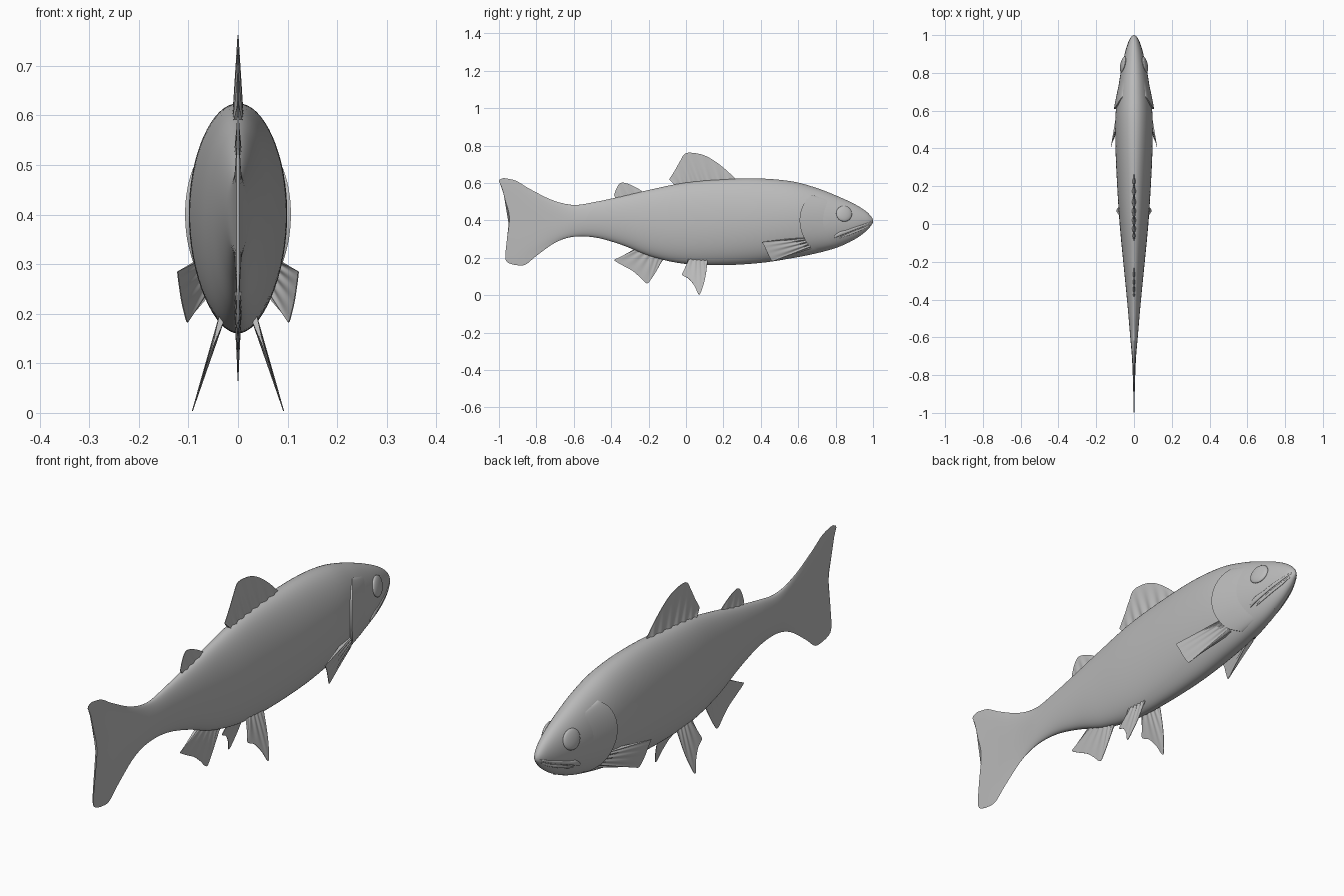
import bpy, bmesh, math
from mathutils import Vector, Matrix

if "Cube" in bpy.data.objects:
    bpy.data.objects.remove(bpy.data.objects["Cube"], do_unlink=True)

grey = bpy.data.materials.new("light grey")
grey.use_nodes = True
grey.diffuse_color = (0.5, 0.5, 0.5, 1)
bsdf = next(n for n in grey.node_tree.nodes if n.type == "BSDF_PRINCIPLED")
bsdf.inputs["Base Color"].default_value = grey.diffuse_color


def spline(points, t):
    """Smooth curve through points of two to four dimensions, t from 0 to 1."""
    last = len(points) - 1
    i = min(int(t * last), last - 1)
    f = t * last - i
    a, b, c, d = (points[min(max(k, 0), last)] for k in (i - 1, i, i + 1, i + 2))
    return Vector([q + f / 2 * (r - p + f * (2 * p - 5 * q + 4 * r - s + f * (3 * (q - r) + s - p)))
                   for p, q, r, s in zip(a, b, c, d)])


def finish(name, bm, mirrored, angle):
    bmesh.ops.recalc_face_normals(bm, faces=bm.faces)
    mesh = bpy.data.meshes.new(name)
    bm.to_mesh(mesh)
    bm.free()
    mesh.materials.append(grey)
    obj = bpy.data.objects.new(name, mesh)
    bpy.context.collection.objects.link(obj)
    bpy.ops.object.select_all(action="DESELECT")
    obj.select_set(True)
    bpy.context.view_layer.objects.active = obj
    bpy.ops.object.shade_smooth_by_angle(angle=math.radians(angle))
    if mirrored:
        obj.modifiers.new("Mirror", "MIRROR")


def loft(name, rings, mirrored=False, angle=50):
    """Skin closed rings of equal length and cap both ends."""
    bm = bmesh.new()
    rows = [[bm.verts.new(p) for p in ring] for ring in rings]
    n = len(rows[0])
    for lower, upper in zip(rows, rows[1:]):
        for k in range(n):
            m = (k + 1) % n
            bm.faces.new((lower[k], lower[m], upper[m], upper[k]))
    bm.faces.new(rows[0])
    bm.faces.new(rows[-1])
    finish(name, bm, mirrored, angle)


# Body stations: y, top, bottom, half width
stations = [
    (-1.0, .627, .162, .003), (-.93, .612, .163, .004), (-.85, .568, .213, .006),
    (-.72, .508, .284, .011), (-.6, .483, .313, .020), (-.48, .500, .308, .030),
    (-.34, .530, .268, .043), (-.18, .567, .205, .059), (0, .603, .167, .076),
    (.2, .620, .161, .089), (.4, .624, .173, .098), (.57, .608, .199, .098),
    (.7, .573, .225, .086), (.81, .530, .256, .069), (.9, .488, .298, .049),
    (.96, .451, .340, .030), (.99, .421, .373, .015), (1.0, .402, .389, .003)]
profile = [spline(stations, k / 140) for k in range(141)]

# Trailing edge of the tail: height from -1 to 1, length
tail_edge = [(-1, .915), (-.94, .955), (-.8, .966), (-.4, .957), (.1, .944),
             (.5, .967), (.8, .986), (.94, 1.0), (1, .975)]
edge_samples = [spline(tail_edge, k / 400) for k in range(401)]


def tail_y(y, s):
    """Stretch the tail so that it ends on the trailing edge."""
    if y > -.6:
        return y
    reach = min(edge_samples, key=lambda e: abs(e[0] - s))[1]
    return -.6 + (y + .6) / .4 * (reach - .6)


def side_x(y, z):
    """Half width of the body at a point on its side."""
    a, b = next((a, b) for a, b in zip(profile, profile[1:]) if b[0] >= y)
    st = a.lerp(b, (y - a[0]) / (b[0] - a[0]))
    s = (z - (st[1] + st[2]) / 2) / ((st[1] - st[2]) / 2)
    return st[3] * math.sqrt(max(0, 1 - s * s))


SIDES = 64
rings = []
for y, top, bottom, width in profile:
    ring = []
    for k in range(SIDES):
        a = math.tau * k / SIDES
        s = math.cos(a)
        ring.append((width * math.sin(a), tail_y(y, s), (top + bottom) / 2 + s * (top - bottom) / 2))
    rings.append(ring)
loft("body_and_tail", rings)


def fin(name, base, edge, thick, rays=7, mirrored=False):
    """Thin tapered fin between a base line and an outer edge, with raised rays."""
    normal = (Vector(base[-1]) - Vector(base[0])).cross(
        Vector(edge[len(edge) // 2]) - Vector(base[0])).normalized()
    steps, rows = 56, 8
    rings = []
    for i in range(steps + 1):
        t = i / steps
        b, e = spline(base, t), spline(edge, t)
        ridge = .65 + .35 * math.cos(math.tau * rays * t)
        ring = []
        for side in (1, -1):
            for j in range(rows + 1):
                f = j / rows if side > 0 else 1 - j / rows
                ring.append(b.lerp(e, f) + normal * side * (thick * (1 - f) * ridge + .001))
        rings.append(ring)
    loft(name, rings, mirrored)


def flat(points):
    return [(0, y, z) for y, z in points]


fin("dorsal_fin", flat([(-.05, .58), (.1, .59), (.27, .60)]),
    flat([(-.09, .62), (-.06, .667), (-.03, .72), (-.005, .757), (.04, .761), (.1, .747),
          (.16, .713), (.22, .665), (.275, .612)]), .011)
fin("adipose_fin", flat([(-.37, .51), (-.3, .52), (-.22, .54)]),
    flat([(-.385, .535), (-.37, .575), (-.35, .60), (-.32, .599), (-.27, .578), (-.225, .55)]), .007, 4)
fin("anal_fin", flat([(-.25, .26), (-.18, .23), (-.11, .20)]),
    flat([(-.37, .195), (-.383, .186), (-.34, .16), (-.29, .133), (-.25, .1), (-.21, .064),
          (-.185, .088), (-.155, .135), (-.125, .19)]), .007)
fin("pelvic_fins", [(.03, .015, .20), (.03, .06, .20), (.03, .105, .20)],
    [(.052, -.01, .13), (.06, -.02, .108), (.067, .015, .088), (.078, .045, .05), (.092, .07, .004),
     (.08, .09, .045), (.062, .105, .105), (.04, .115, .18)], .006, 5, True)
fin("pectoral_fins", [(.072, .655, .312), (.066, .66, .285), (.052, .665, .252)],
    [(.122, .405, .285), (.119, .42, .26), (.113, .437, .222), (.103, .46, .184), (.098, .48, .191)],
    .009, 5, True)

# Gill covers: plates lifted off the body along the rear edge
gill_edge = [(.675, .535), (.64, .505), (.617, .46), (.608, .41), (.613, .355),
             (.635, .30), (.665, .262), (.71, .24)]
rings = []
for i in range(41):
    t = i / 40
    y0, z0 = spline(gill_edge, t)
    fade = math.sqrt(max(0, math.sin(math.pi * t)))
    outer, inner = [], []
    for j in range(11):
        f = j / 10
        y, z = y0 + .17 * f, z0 + (.39 - z0) * f * .3
        x = side_x(y, z)
        outer.append((x + .011 * fade * (1 - f) - .004 * f, y, z))
        inner.append((x - .008, y, z))
    rings.append(outer + inner[::-1])
loft("gill_covers", rings, True, 40)


def lip(name, path):
    """Tapered ridge along the side of the head; path points are y, z, radius."""
    rings = []
    for i in range(31):
        y, z, r = spline(path, i / 30)
        x = side_x(y, z)
        rings.append([(x + .55 * r * math.cos(a), y, z + r * math.sin(a))
                      for a in (math.tau * k / 12 for k in range(12))])
    loft(name, rings, True)


lip("upper_lips", [(.992, .392, .003), (.95, .374, .006), (.9, .356, .008), (.86, .341, .009),
                   (.82, .328, .012), (.793, .312, .006)])
lip("lower_lips", [(.985, .378, .003), (.95, .358, .006), (.9, .338, .007), (.86, .322, .006),
                   (.82, .306, .003)])

# Eyes: flattened domes turned to lie on the head
eye_y, eye_z = .845, .436
x = side_x(eye_y, eye_z)
outward = Vector((1, (side_x(eye_y - .04, eye_z) - side_x(eye_y + .04, eye_z)) / .08,
                  (side_x(eye_y, eye_z - .03) - side_x(eye_y, eye_z + .03)) / .06)).normalized()
place = Matrix.Translation((x, eye_y, eye_z)) @ outward.to_track_quat("Z", "Y").to_matrix().to_4x4()
bm = bmesh.new()
bmesh.ops.create_uvsphere(bm, u_segments=32, v_segments=16, radius=.043,
                          matrix=place @ Matrix.Diagonal((1, 1, .28, 1)))
finish("eyes", bm, True, 50)
